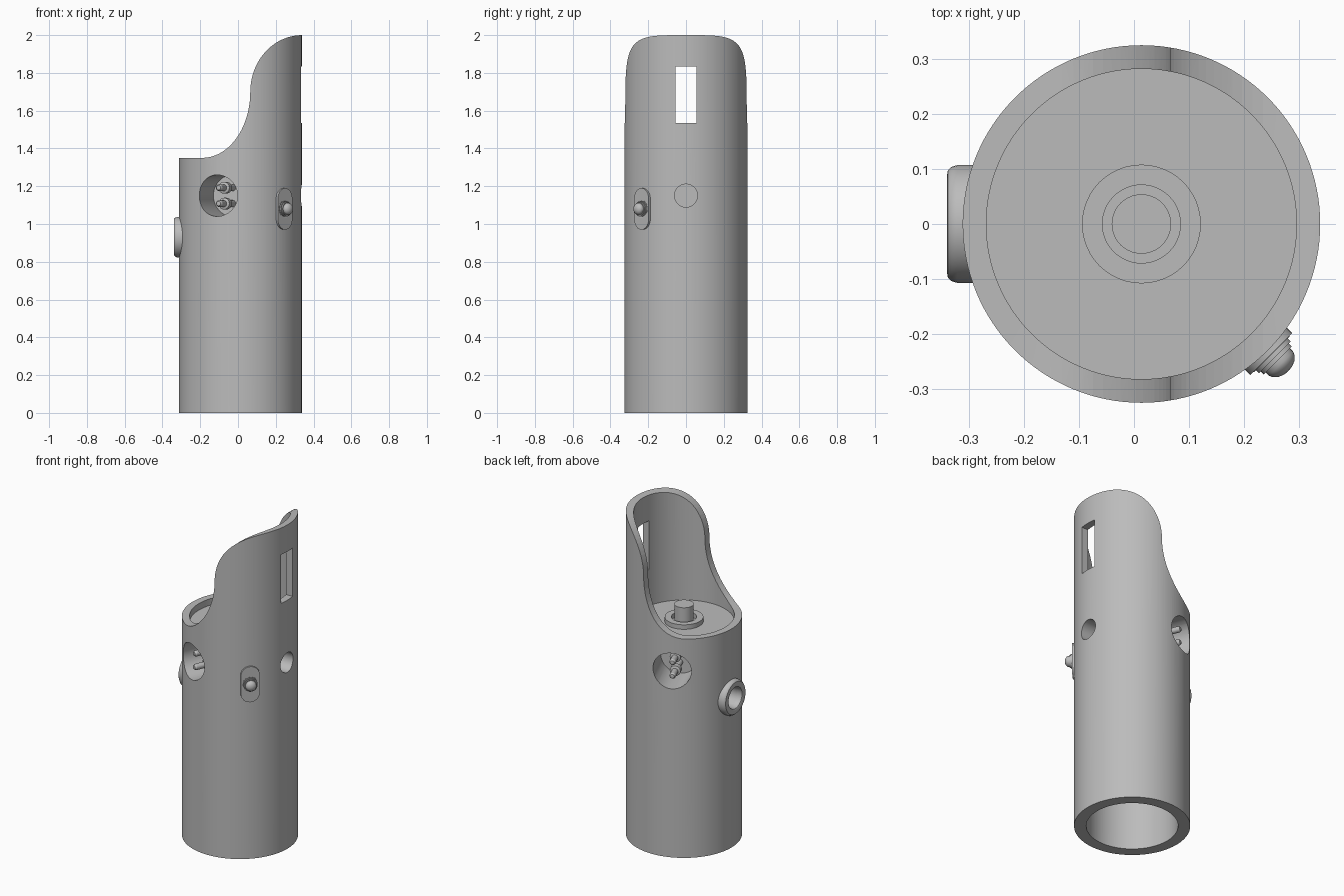
import bpy
import bmesh
import math
from mathutils import Vector

cube = bpy.data.objects.get("Cube")
if cube:
    bpy.data.objects.remove(cube, do_unlink=True)

CX = 0.0135          # tube axis
R = 0.325            # outer radius
grey = bpy.data.materials.new("plain_grey")
grey.use_nodes = True
COLOUR = (0.5, 0.5, 0.5, 1)
grey.diffuse_color = COLOUR
grey.node_tree.nodes["Principled BSDF"].inputs["Base Color"].default_value = COLOUR


def finish(name, bm):
    bmesh.ops.remove_doubles(bm, verts=bm.verts, dist=1e-5)
    bmesh.ops.recalc_face_normals(bm, faces=bm.faces)
    mesh = bpy.data.meshes.new(name)
    bm.to_mesh(mesh)
    bm.free()
    mesh.materials.append(grey)
    ob = bpy.data.objects.new(name, mesh)
    bpy.context.collection.objects.link(ob)
    return ob


def smooth(ob):
    bpy.ops.object.select_all(action='DESELECT')
    ob.select_set(True)
    bpy.context.view_layer.objects.active = ob
    bpy.ops.object.shade_smooth_by_angle(angle=math.radians(30))


def lathe(name, profile, z=0, azimuth=None, steps=40, closed=False):
    """Spin (radius, height) points about z, or about a radial axis at an azimuth."""
    bm = bmesh.new()
    vs = [bm.verts.new((r, 0, h)) for r, h in profile]
    pairs = list(zip(vs, vs[1:])) + ([(vs[-1], vs[0])] if closed else [])
    edges = [bm.edges.new(p) for p in pairs]
    bmesh.ops.spin(bm, geom=vs + edges, cent=(0, 0, 0), axis=(0, 0, 1),
                   angle=math.tau, steps=steps)
    ob = finish(name, bm)
    place(ob, z, azimuth)
    smooth(ob)
    return ob


def place(ob, z, azimuth):
    ob.location = (CX, 0, z)
    if azimuth is not None:
        a = math.radians(azimuth)
        ob.rotation_mode = 'QUATERNION'
        ob.rotation_quaternion = Vector((math.cos(a), math.sin(a), 0)).to_track_quat('Z', 'Y')


def rod(name, r, h0, h1, z=0, azimuth=None, steps=40):
    return lathe(name, [(0, h0), (r, h0), (r, h1), (0, h1)], z, azimuth, steps)


def prism(name, outline, depth):
    """Extrude an (x, z) outline along y, centred."""
    bm = bmesh.new()
    face = bm.faces.new([bm.verts.new((x, -depth / 2, z)) for x, z in outline])
    new = bmesh.ops.extrude_face_region(bm, geom=[face])["geom"]
    bmesh.ops.translate(bm, vec=(0, depth, 0),
                        verts=[v for v in new if isinstance(v, bmesh.types.BMVert)])
    return finish(name, bm)


def cut(target, cutter):
    cutter.hide_render = True
    mod = target.modifiers.new("cut", 'BOOLEAN')
    mod.operation = 'DIFFERENCE'
    mod.solver = 'EXACT'
    mod.object = cutter
    bpy.context.view_layer.update()
    bpy.context.view_layer.objects.active = target
    bpy.ops.object.modifier_apply(modifier=mod.name)
    bpy.data.objects.remove(cutter, do_unlink=True)


# Tube body, bored from above and below
body = rod("tube_body", R, 0, 2, steps=128)
cut(body, rod("upper_bore", 0.282, 1.31, 2.2, steps=128))
cut(body, rod("lower_bore", 0.257, -0.2, 1.0, steps=128))

# S-shaped open side made of two quarter ellipses
N = 20
quarter = [i / N * math.pi / 2 for i in range(N + 1)]
curve = [(-0.19 + 0.255 * math.sin(t), 1.7 - 0.35 * math.cos(t)) for t in quarter]
curve += [(0.34 - 0.275 * math.cos(t), 1.7 + 0.3 * math.sin(t)) for t in quarter[1:]]
cut(body, prism("side_cutter", [(-0.6, 1.35)] + curve + [(0.34, 2.3), (-0.6, 2.3)], 1))

# Rectangular window and round blind hole in the tall wall
cut(body, prism("window_cutter", [(0.2, 1.535), (0.5, 1.535), (0.5, 1.835), (0.2, 1.835)], 0.11))
cut(body, rod("round_hole_cutter", 0.061, 0.2, 0.5, 1.15, 0))

# Two round sockets, each with a pair of contact pins
for side, az in (("front", -112.5), ("back", 112.5)):
    cut(body, rod("socket_cutter", 0.11, 0.11, 0.5, 1.15, az))
    for level, dz in (("lower", -0.042), ("upper", 0.042)):
        lathe(f"{side}_{level}_pin",
              [(0, 0.1), (0.018, 0.1), (0.018, 0.195), (0.031, 0.195), (0.031, 0.23),
               (0.018, 0.235), (0.018, 0.295), (0.012, 0.305), (0, 0.308)],
              1.15 + dz, az, 24)

# Side port: rounded ring around a blind hole
PORT_Z = 0.93
cut(body, rod("port_cutter", 0.062, 0.268, 0.5, PORT_Z, 180))
lathe("port_ring",
      [(0.062, 0.27), (0.107, 0.27), (0.107, 0.335), (0.104, 0.345), (0.097, 0.352),
       (0.088, 0.3535), (0.074, 0.3535), (0.066, 0.35), (0.062, 0.343)],
      PORT_Z, 180, closed=True)
smooth(body)

# Centre button and its collar on the inner floor
lathe("button_collar", [(0.071, 1.3), (0.108, 1.3), (0.108, 1.338), (0.071, 1.338)],
      steps=48, closed=True)
rod("centre_button", 0.054, 1.3, 1.418)

# Oblong switch plate with a stepped knob
SWITCH_Z, SWITCH_AZ = 1.08, -45
half, straight = 0.054, 0.056
pill = []
for i in range(26):
    a = math.pi * (i if i < 13 else i - 1) / 12
    pill.append((half * math.cos(a), half * math.sin(a) + (straight if i < 13 else -straight)))
plate = prism("switch_plate", pill, 0.036)
plate.location = Vector((CX, 0, SWITCH_Z)) + 0.316 * Vector((1, -1, 0)).normalized()
plate.rotation_euler.z = math.radians(SWITCH_AZ + 90)
smooth(plate)
steps = [(0, 0.32)]
for i in range(4):
    r, h = 0.046 - 0.005 * i, 0.334 + 0.008 * i
    steps += [(r, h - 0.008 if i else 0.32), (r, h + 0.001)]
steps += [(0.028, 0.366), (0.02, 0.373), (0.01, 0.377), (0, 0.378)]
lathe("switch_knob", steps, SWITCH_Z, SWITCH_AZ, 32)
